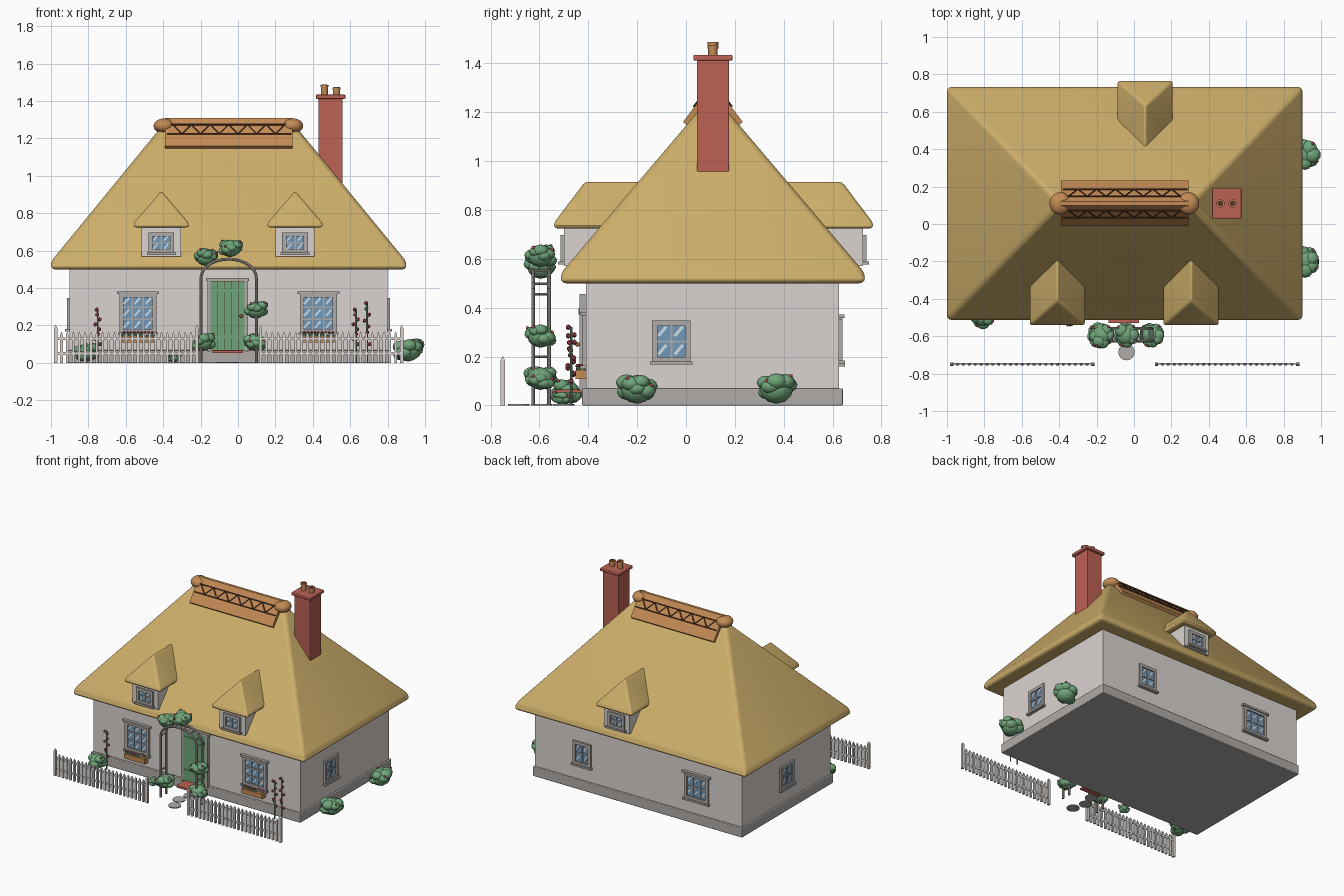
import bpy, bmesh, math, random
from mathutils import Matrix, Vector

random.seed(4)
if "Cube" in bpy.data.objects:
    bpy.data.objects.remove(bpy.data.objects["Cube"])


def material(name, *rgb):
    lin = [((c / 255 + 0.055) / 1.055) ** 2.4 for c in rgb] + [1]
    m = bpy.data.materials.new(name)
    m.use_nodes = True
    m.diffuse_color = lin
    m.node_tree.nodes["Principled BSDF"].inputs["Base Color"].default_value = lin
    return m


WALL = material("plaster", 218, 212, 208)
STONE = material("grey stone", 176, 171, 167)
THATCH = material("thatch", 205, 174, 106)
RIDGE = material("ridge straw", 194, 138, 84)
BRICK = material("red brick", 188, 97, 84)
GREEN = material("leaf green", 112, 165, 122)
GLASS = material("window blue", 112, 152, 186)
GLINT = material("pale glint", 205, 220, 230)
DARK = material("dark brown", 84, 52, 36)
PINK = material("rose pink", 186, 82, 92)


class Part:
    """Collects simple solids into one object."""

    def __init__(self, name, *mats):
        self.name, self.mats, self.bm = name, mats, bmesh.new()

    def paint(self, verts, mat):
        for f in {f for v in verts for f in v.link_faces}:
            f.material_index = self.mats.index(mat or self.mats[0])

    def box(self, x, y, z, mat=None, rot=0):
        """Box from three (low, high) spans; rot tilts it about y."""
        mid = Vector([sum(s) / 2 for s in (x, y, z)])
        size = [s[1] - s[0] for s in (x, y, z)]
        mx = Matrix.Translation(mid) @ Matrix.Rotation(rot, 4, 'Y') @ Matrix.Diagonal((*size, 1))
        self.paint(bmesh.ops.create_cube(self.bm, size=1, matrix=mx)["verts"], mat)

    def ball(self, c, r, mat=None, sub=2):
        mx = Matrix.Translation(c) @ Matrix.Diagonal((*r, 1))
        self.paint(bmesh.ops.create_icosphere(self.bm, subdivisions=sub, radius=1, matrix=mx)["verts"], mat)

    def rod(self, a, b, r, mat=None, seg=8):
        a, b = Vector(a), Vector(b)
        d = b - a
        mx = Matrix.Translation((a + b) / 2) @ d.to_track_quat('Z', 'Y').to_matrix().to_4x4()
        self.paint(bmesh.ops.create_cone(self.bm, cap_ends=True, segments=seg, radius1=r, radius2=r,
                                         depth=d.length, matrix=mx)["verts"], mat)

    def hull(self, points, mat=None):
        verts = [self.bm.verts.new(p) for p in points]
        bmesh.ops.convex_hull(self.bm, input=verts)
        bmesh.ops.dissolve_limit(self.bm, angle_limit=0.01, verts=self.bm.verts[:], edges=self.bm.edges[:])

    def done(self, loc=(0, 0, 0), turn=0, bevel=0, smooth=None):
        me = bpy.data.meshes.new(self.name)
        bmesh.ops.recalc_face_normals(self.bm, faces=self.bm.faces[:])
        self.bm.to_mesh(me)
        self.bm.free()
        for m in self.mats:
            me.materials.append(m)
        ob = bpy.data.objects.new(self.name, me)
        bpy.context.collection.objects.link(ob)
        ob.location, ob.rotation_euler.z = loc, turn
        if bevel:
            mod = ob.modifiers.new("round", 'BEVEL')
            mod.width, mod.segments = bevel, 3
        if smooth:
            bpy.ops.object.select_all(action='DESELECT')
            ob.select_set(True)
            bpy.context.view_layer.objects.active = ob
            bpy.ops.object.shade_smooth_by_angle(angle=math.radians(smooth))
        return ob


CX, CY = -0.05, 0.11

# Walls and plinth
p = Part("walls", WALL)
p.box((-0.9, 0.8), (-0.41, 0.627), (0.05, 0.56))
p.done()
p = Part("plinth", STONE)
p.box((-0.91, 0.81), (-0.425, 0.642), (0, 0.07))
p.done(bevel=0.005)

# Hipped thatch roof with a thick rounded eave
p = Part("thatch_roof", THATCH)
p.hull([(CX + sx * 0.95, CY + sy * 0.622, z) for sx in (-1, 1) for sy in (-1, 1) for z in (0.5, 0.542)]
       + [(CX + sx * 0.35, CY, 1.275) for sx in (-1, 1)])
p.done(bevel=0.025, smooth=50)

# Ridge cap with lattice and rounded ends
p = Part("ridge_cap", RIDGE)
p.hull([(x, CY + y, z) for x in (-0.39, 0.292) for y, z in
        ((-0.122, 1.16), (-0.01, 1.31), (0.01, 1.31), (0.122, 1.16), (0.1, 1.14), (-0.1, 1.14))])
p.done()
p = Part("ridge_ends", RIDGE)
for x in (-0.395, 0.292):
    p.ball((x, CY, 1.267), (0.057, 0.06, 0.04), sub=3)
p.done(smooth=60)
p = Part("ridge_lattice", DARK)
for s in (-1, 1):
    def on_cap(x, z):
        return (x, CY + s * (0.013 + (1.31 - z) * 0.747), z)
    for z in (1.225, 1.275):
        p.rod(on_cap(-0.38, z), on_cap(0.285, z), 0.005, seg=6)
    xs = [-0.35 + i * 0.05 for i in range(13)]
    for i in range(12):
        za, zb = (1.225, 1.275) if i % 2 else (1.275, 1.225)
        p.rod(on_cap(xs[i], za), on_cap(xs[i + 1], zb), 0.004, seg=6)
p.done()

# Chimney with cap and two pots
p = Part("chimney", BRICK)
p.box((0.43, 0.56), (0.045, 0.177), (0.85, 1.412))
p.box((0.416, 0.574), (0.03, 0.19), (1.412, 1.434))
p.done(bevel=0.005)
p = Part("chimney_pots", RIDGE, DARK)
for x, top in ((0.462, 1.487), (0.527, 1.473)):
    p.rod((x, CY, 1.43), (x, CY, top), 0.019, seg=16)
    p.rod((x, CY, top - 0.012), (x, CY, top), 0.022, seg=16)
    p.rod((x, CY, top), (x, CY, top + 0.001), 0.015, DARK, seg=16)
p.done(smooth=40)


def window(name, loc, w, h, cols, rows, turn=0, lintel=False):
    """Framed window facing -y, centred on loc."""
    p = Part(name, STONE, GLASS, GLINT)
    a, b, t = w / 2, h / 2, 0.011
    p.box((-a, a), (-0.004, 0.01), (-b, b), GLASS)
    for s in (-1, 1):
        p.box((s * a - t, s * a + t), (-0.014, 0.01), (-b - t, b + t))
        p.box((-a - t, a + t), (-0.014, 0.01), (s * b - t, s * b + t))
    for i in range(1, cols):
        x = -a + w * i / cols
        p.box((x - 0.004, x + 0.004), (-0.01, 0.01), (-b, b))
    for j in range(1, rows):
        z = -b + h * j / rows
        p.box((-a, a), (-0.01, 0.01), (z - 0.004, z + 0.004))
    pw, ph = w / cols, h / rows
    for i in range(cols):
        for j in range(rows):
            x, z = -a + pw * (i + 0.45), -b + ph * (j + 0.55)
            n = min(pw, ph) * 0.38
            p.box((x - n * 0.25, x + n * 0.25), (-0.006, -0.003), (z - n, z + n), GLINT, rot=0.7)
    p.box((-a - 0.02, a + 0.02), (-0.024, 0.01), (-b - 0.02, -b - 0.007))
    if lintel:
        p.box((-a - 0.025, a + 0.025), (-0.022, 0.01), (b + 0.007, b + 0.022))
    p.done(loc, turn)


# Windows on every wall
for i, x in enumerate((-0.535, 0.43)):
    window(f"front_window_{i + 1}", (x, -0.41, 0.265), 0.175, 0.19, 3, 3, lintel=True)
window("left_window", (0.8, -0.06, 0.262), 0.135, 0.15, 2, 2, math.pi / 2)
window("right_window", (-0.9, CY, 0.262), 0.135, 0.15, 2, 2, -math.pi / 2)
window("back_window_small", (0.41, 0.627, 0.265), 0.125, 0.15, 2, 2, math.pi)
window("back_window_large", (-0.53, 0.627, 0.265), 0.175, 0.17, 3, 2, math.pi, True)


# Dormers, built facing -y with the origin under the front eave
def dormer(name, x, y, turn):
    p = Part(name + "_roof", THATCH)
    p.hull([(sx * 0.147, yy, z) for sx in (-1, 1) for yy in (0, 0.34) for z in (0.725, 0.748)]
           + [(0, 0.13, 0.92), (0, 0.38, 0.92)])
    p.done((x, y, 0), turn, bevel=0.015, smooth=50)
    p = Part(name + "_walls", WALL)
    p.box((-0.105, 0.105), (0.04, 0.3), (0.57, 0.74))
    p.done((x, y, 0), turn)
    d = -1 if turn else 1
    window(name + "_window", (x, y + d * 0.04, 0.642), 0.115, 0.09, 2, 2, turn)


dormer("front_dormer_right", -0.41, -0.54, 0)
dormer("front_dormer_left", 0.305, -0.54, 0)
dormer("back_dormer", 0.06, 0.765, math.pi)

# Door with planks, frame, knob and step
DX = -0.055
p = Part("front_door", GREEN, STONE, DARK, RIDGE)
p.box((DX - 0.092, DX + 0.092), (-0.428, -0.4), (0.065, 0.44), DARK)
for i in range(5):
    x = DX - 0.092 + i * 0.037
    p.box((x + 0.001, x + 0.036), (-0.434, -0.42), (0.068, 0.436))
for z in (0.14, 0.385):
    p.box((DX - 0.085, DX + 0.085), (-0.439, -0.43), (z - 0.012, z + 0.012))
for s in (-1, 1):
    p.box((DX + s * 0.1 - 0.009, DX + s * 0.1 + 0.009), (-0.436, -0.4), (0.06, 0.45), STONE)
p.box((DX - 0.115, DX + 0.115), (-0.436, -0.4), (0.437, 0.455), STONE)
p.ball((DX + 0.072, -0.444, 0.25), (0.01,) * 3, RIDGE)
p.done()
p = Part("door_step", BRICK)
p.box((-0.135, 0.028), (-0.53, -0.42), (0.052, 0.066))
p.done()

# Flower boxes
for i, x in enumerate((-0.535, 0.43)):
    p = Part(f"flower_box_{i + 1}", RIDGE, GREEN, PINK)
    p.box((x - 0.085, x + 0.085), (-0.452, -0.41), (0.108, 0.145))
    for k in range(9):
        c = (x - 0.076 + k * 0.019, -0.431 + random.uniform(-0.01, 0.01), 0.15)
        p.ball(c, (0.012, 0.012, 0.012), GREEN, sub=1)
        p.ball((c[0], c[1] - 0.006, 0.162), (0.008,) * 3, PINK, sub=1)
    p.done()


# Leafy bushes with a few blossoms
def bush(name, x, y, z, r, h):
    p = Part(name, GREEN, PINK)
    p.ball((x, y, z), (r * 0.8, r * 0.8, h * 0.9))
    for k in range(9):
        a, up = k * 2.4, random.uniform(-0.4, 0.5)
        c = Vector((x + math.cos(a) * r * 0.5, y + math.sin(a) * r * 0.5, z + up * h))
        s = random.uniform(0.42, 0.52)
        p.ball(c, (r * s, r * s, h * s))
        if k % 2:
            out = Vector((math.cos(a) * r, math.sin(a) * r, h)).normalized()
            p.ball(c + out * r * s * 0.95, (0.008,) * 3, PINK, sub=1)
    p.done(smooth=60)


for i, spot in enumerate(((-0.17, 0.565), (-0.04, 0.612), (0.097, 0.283), (-0.185, 0.11), (0.092, 0.11))):
    bush(f"arch_bush_{i + 1}", spot[0], -0.595, spot[1], 0.07, 0.052)
for i, (x, y, r) in enumerate(((-0.81, -0.49, 0.072), (-0.34, -0.51, 0.04), (0.91, -0.2, 0.087), (0.91, 0.37, 0.087))):
    bush(f"garden_bush_{i + 1}", x, y, r * 0.76, r, r * 0.76)

# Garden arch: two hoops joined by rungs
p = Part("garden_arch", STONE)
arc = [(-0.05 - 0.148 * math.cos(a), 0.455 + 0.1 * math.sin(a)) for a in [math.pi * i / 14 for i in range(15)]]
path = [(-0.198, 0), (-0.198, 0.2), (-0.198, 0.33)] + arc + [(0.098, 0.33), (0.098, 0.2), (0.098, 0)]
for y in (-0.625, -0.56):
    for a, b in zip(path, path[1:]):
        p.rod((a[0], y, a[1]), (b[0], y, b[1]), 0.008)
for x, z in path[1:-1:2]:
    p.rod((x, -0.625, z), (x, -0.56, z), 0.005)
p.done(smooth=40)

# Climbing flowers on stems
for i, (x, top) in enumerate(((-0.75, 0.285), (0.63, 0.285), (0.69, 0.32))):
    p = Part(f"tall_flower_{i + 1}", GREEN, PINK)
    p.rod((x, -0.47, 0), (x, -0.47, top), 0.005)
    for k in range(8):
        a, z = k * 2.4, 0.1 + (top - 0.1) * k / 7
        p.ball((x + 0.013 * math.cos(a), -0.47 + 0.013 * math.sin(a), z), (0.012,) * 3, PINK, sub=1)
    p.done()

# Picket fences with taller end posts
for name, x0 in (("right_fence", -0.975), ("left_fence", 0.12)):
    p = Part(name, WALL)
    length = 0.755
    for z in (0.05, 0.13):
        p.box((x0, x0 + length), (-0.752, -0.744), (z - 0.007, z + 0.007))
    for k in range(25):
        x = x0 + length * k / 24
        end = k in (0, 24)
        r, top = (0.009, 0.185) if end else (0.007, 0.15)
        p.box((x - r, x + r), (-0.75 - r, -0.75 + r), (0, top))
        bmesh.ops.create_cone(p.bm, segments=4, radius1=r * 1.41, radius2=0, depth=0.018,
                              matrix=Matrix.Translation((x, -0.75, top + 0.009)) @ Matrix.Rotation(math.pi / 4, 4, 'Z'))
    p.done()

# Stepping stones
p = Part("stepping_stones", STONE)
for x, y in ((-0.04, -0.685), (-0.07, -0.59), (-0.045, -0.5)):
    p.rod((x, y, 0), (x, y, 0.006), 0.044, seg=16)
p.done()
